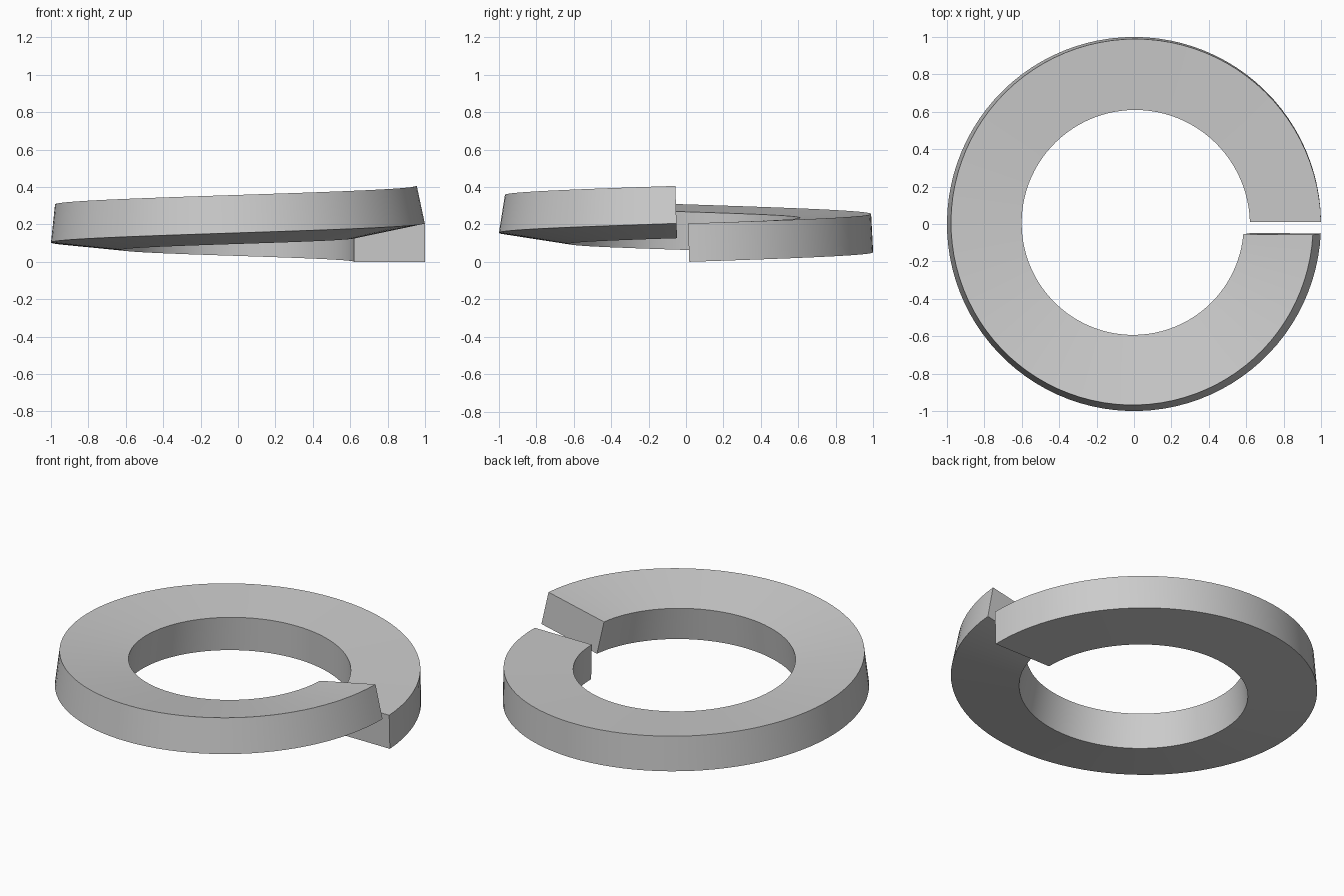
import bpy
import bmesh
import math
from mathutils import Vector

cube = bpy.data.objects.get("Cube")
if cube:
    bpy.data.objects.remove(cube, do_unlink=True)

SEGMENTS = 96
RADIUS, WIDTH, HEIGHT = 1.0, 0.38, 0.205
RISE = 0.205                      # climb of the outer lower edge over the turn
TWIST = math.radians(12)          # section tilt reached at the upper end
START, END = math.radians(1.0), math.radians(357.1)

# Plain steel colour
steel = bpy.data.materials.new("grey steel")
steel.use_nodes = True
steel.diffuse_color = (0.6, 0.6, 0.6, 1)
steel.node_tree.nodes["Principled BSDF"].inputs["Base Color"].default_value = steel.diffuse_color


def section(t):
    """Rectangle hung from the outer lower edge, tilting inward as it climbs."""
    angle = START + (END - START) * t
    turn = math.tau * t           # keeps both end faces parallel
    pivot = Vector((RADIUS * math.cos(angle), RADIUS * math.sin(angle), RISE * t))
    outward = Vector((math.cos(turn), math.sin(turn), 0))
    tangent = Vector((-math.sin(turn), math.cos(turn), RISE / math.tau)).normalized()
    up = outward.cross(tangent)
    tilt = TWIST * t
    inward = -outward * math.cos(tilt) - up * math.sin(tilt)
    rise = up * math.cos(tilt) - outward * math.sin(tilt)
    a, b = inward * WIDTH, rise * HEIGHT
    return [pivot, pivot + b, pivot + a + b, pivot + a]


# Sweep the section round the turn and cap the split ends
bm = bmesh.new()
rings = [[bm.verts.new(p) for p in section(i / SEGMENTS)] for i in range(SEGMENTS + 1)]
for lower, upper in zip(rings, rings[1:]):
    for k in range(4):
        n = (k + 1) % 4
        bm.faces.new((lower[k], upper[k], upper[n], lower[n]))
bm.faces.new(rings[0])
bm.faces.new(rings[-1][::-1])
bmesh.ops.recalc_face_normals(bm, faces=bm.faces)

# Rest the lowest corner on the ground
low = min(v.co.z for v in bm.verts)
bmesh.ops.translate(bm, verts=bm.verts, vec=(0, 0, -low))

mesh = bpy.data.meshes.new("split_spring_washer")
bm.to_mesh(mesh)
bm.free()
mesh.materials.append(steel)
washer = bpy.data.objects.new("split_spring_washer", mesh)
bpy.context.collection.objects.link(washer)

# Smooth round walls with crisp edges
bpy.ops.object.select_all(action="DESELECT")
washer.select_set(True)
bpy.context.view_layer.objects.active = washer
bpy.ops.object.shade_smooth_by_angle(angle=math.radians(30))
